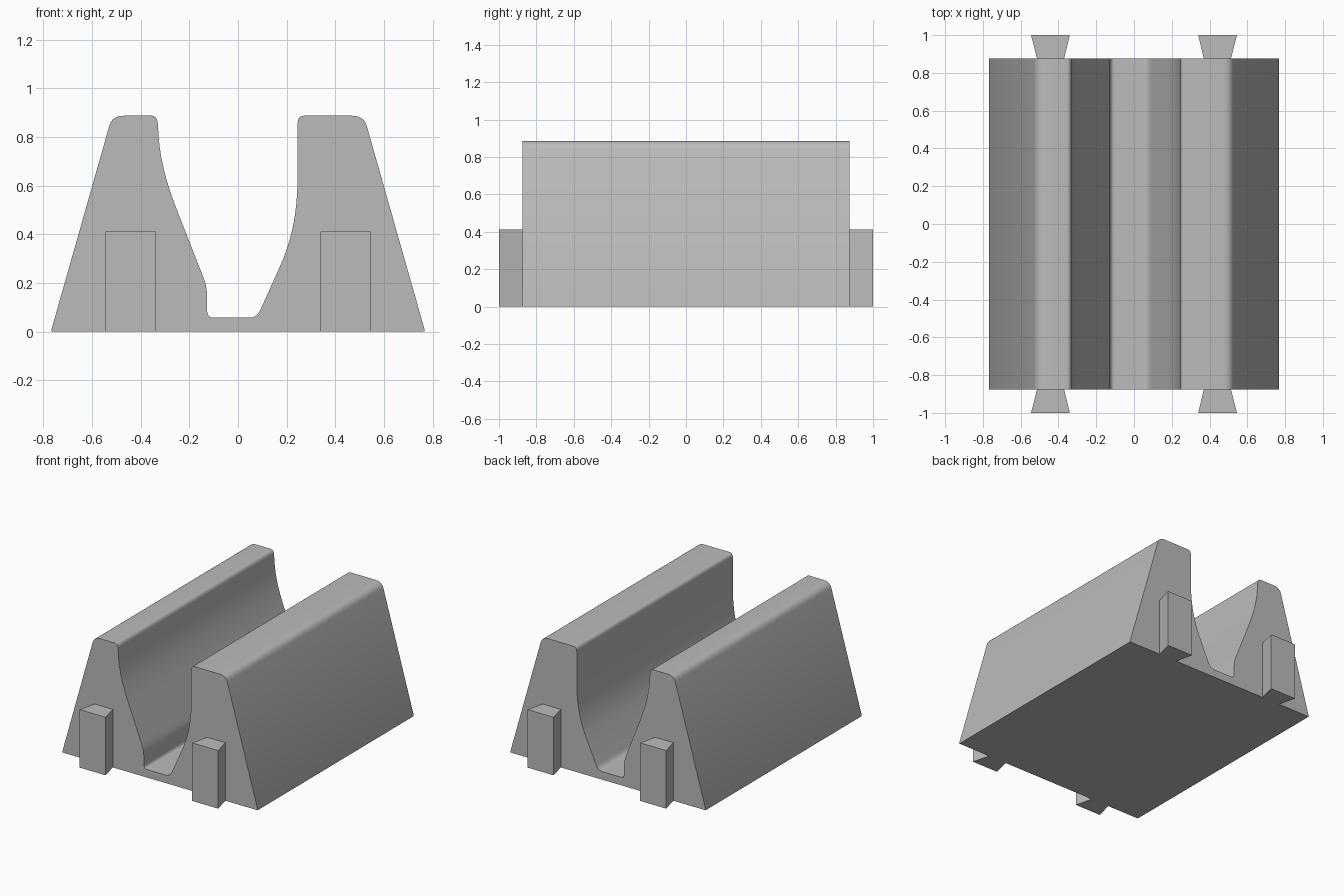
import bpy, bmesh, math
from mathutils import Vector
from mathutils.geometry import interpolate_bezier

cube = bpy.data.objects.get("Cube")
if cube:
    bpy.data.objects.remove(cube, do_unlink=True)

grey = bpy.data.materials.new("plain grey")
grey.use_nodes = True
grey.diffuse_color = (0.5, 0.5, 0.5, 1)
grey.node_tree.nodes["Principled BSDF"].inputs["Base Color"].default_value = (0.5, 0.5, 0.5, 1)


def extrude_outline(name, outline, offset, smooth=False):
    """Make a solid by extruding a closed planar outline along offset."""
    bm = bmesh.new()
    face = bm.faces.new([bm.verts.new(p) for p in outline])
    geom = bmesh.ops.extrude_face_region(bm, geom=[face], use_keep_orig=True)["geom"]
    bmesh.ops.translate(bm, verts=[g for g in geom if isinstance(g, bmesh.types.BMVert)], vec=offset)
    bmesh.ops.recalc_face_normals(bm, faces=bm.faces)
    mesh = bpy.data.meshes.new(name)
    bm.to_mesh(mesh)
    bm.free()
    mesh.materials.append(grey)
    obj = bpy.data.objects.new(name, mesh)
    bpy.context.collection.objects.link(obj)
    if smooth:
        bpy.ops.object.select_all(action="DESELECT")
        obj.select_set(True)
        bpy.context.view_layer.objects.active = obj
        bpy.ops.object.shade_smooth_by_angle(angle=math.radians(25))
    return obj


HALF_BODY = 0.875

# Cross-section path: a lone pair is a line, a group of three is a bezier
path = [
    (-0.767, 0), (-0.767, 0.007), (-0.529, 0.845),
    [(-0.52, 0.875), (-0.5, 0.887), (-0.465, 0.887)],      # left outer shoulder
    (-0.357, 0.887),
    [(-0.338, 0.887), (-0.33, 0.872), (-0.329, 0.85)],     # left inner lip
    [(-0.325, 0.7), (-0.285, 0.585), (-0.24, 0.472)],      # left channel wall
    (-0.155, 0.255),
    [(-0.137, 0.21), (-0.127, 0.185), (-0.127, 0.14)],
    (-0.127, 0.09),
    [(-0.127, 0.068), (-0.119, 0.057), (-0.1, 0.057)],     # channel floor
    (0.043, 0.057),
    [(0.068, 0.057), (0.082, 0.068), (0.093, 0.092)],
    (0.17, 0.262),
    [(0.23, 0.395), (0.244, 0.51), (0.245, 0.64)],         # right channel wall
    (0.245, 0.852),
    [(0.245, 0.875), (0.253, 0.887), (0.272, 0.887)],      # right inner lip
    (0.465, 0.887),
    [(0.5, 0.887), (0.52, 0.875), (0.529, 0.845)],         # right outer shoulder
    (0.767, 0.007), (0.767, 0),
]
outline = []
for step in path:
    if isinstance(step, tuple):
        outline.append(Vector((step[0], -HALF_BODY, step[1])))
    else:
        a, b, c = (Vector((x, -HALF_BODY, z)) for x, z in step)
        outline += interpolate_bezier(outline[-1], a, b, c, 11)[1:]
extrude_outline("channel_body", outline, (0, 2 * HALF_BODY, 0), smooth=True)

# Dovetail tabs, two on each end
for end, sy in (("front", -1), ("back", 1)):
    for side, sx in (("left", 1), ("right", -1)):
        plan = [(0.37, HALF_BODY), (0.513, HALF_BODY), (0.545, 1), (0.34, 1)]
        extrude_outline(f"{end}_{side}_tab", [(sx * x, sy * y, 0) for x, y in plan], (0, 0, 0.412))
